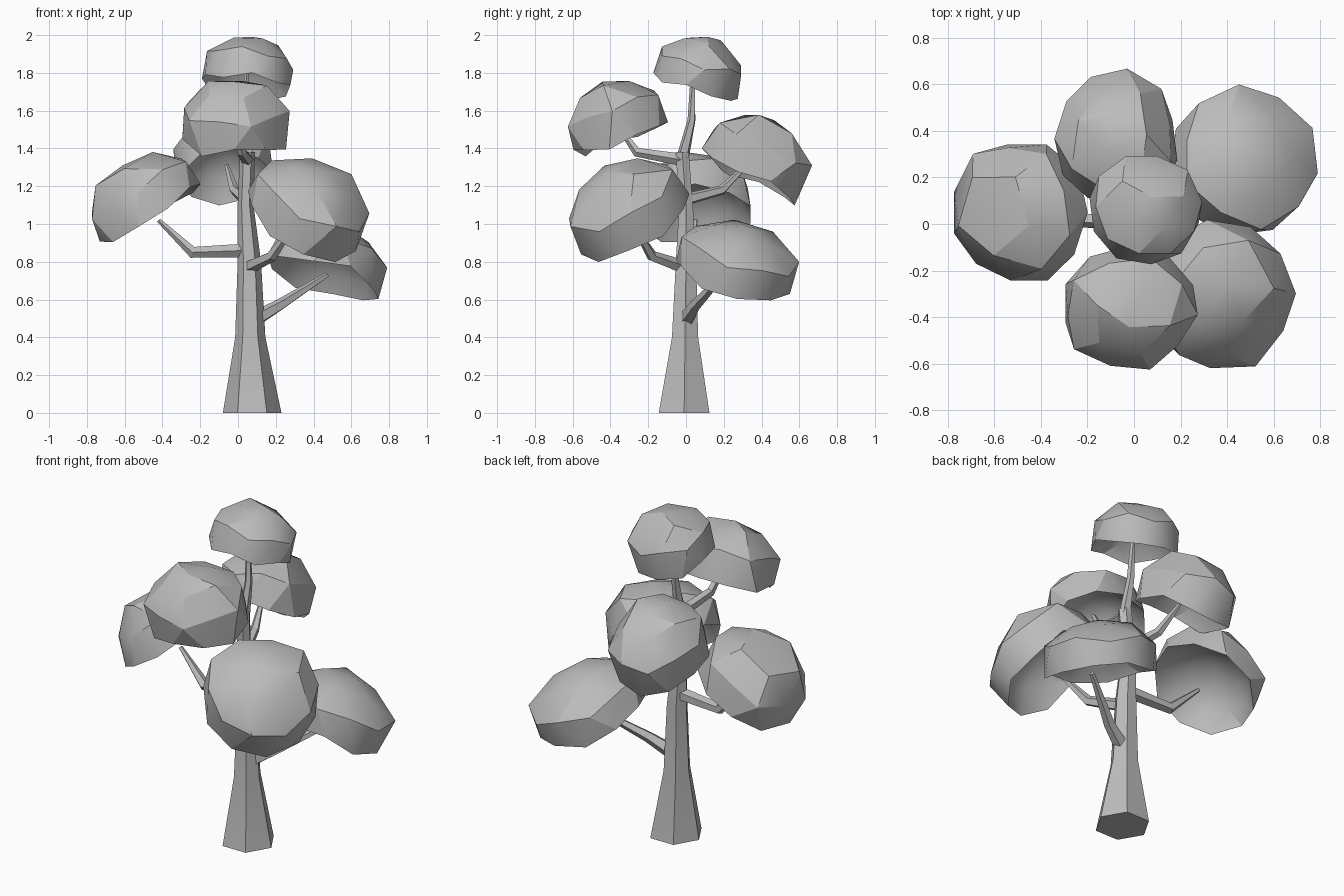
import bpy, bmesh, math, random
from mathutils import Vector

cube = bpy.data.objects.get("Cube")
if cube:
    bpy.data.objects.remove(cube)

grey = bpy.data.materials.new("plain grey")
grey.use_nodes = True
grey.diffuse_color = (0.5, 0.5, 0.5, 1)
grey.node_tree.nodes["Principled BSDF"].inputs["Base Color"].default_value = (0.5, 0.5, 0.5, 1)


def finish(name, bm, angle):
    bmesh.ops.recalc_face_normals(bm, faces=bm.faces)
    mesh = bpy.data.meshes.new(name)
    bm.to_mesh(mesh)
    bm.free()
    mesh.materials.append(grey)
    obj = bpy.data.objects.new(name, mesh)
    bpy.context.collection.objects.link(obj)
    bpy.ops.object.select_all(action='DESELECT')
    obj.select_set(True)
    bpy.context.view_layer.objects.active = obj
    bpy.ops.object.shade_smooth_by_angle(angle=math.radians(angle))
    return obj


def limb(name, path, sides, level=False):
    """Tapered tube through (x, y, z, radius) stations."""
    bm = bmesh.new()
    points = [Vector(p[:3]) for p in path]
    rings = []
    for i, p in enumerate(points):
        along = points[min(i + 1, len(points) - 1)] - points[max(i - 1, 0)]
        turn = (Vector((0, 0, 1)) if level else along).to_track_quat('Z', 'Y')
        ring = []
        for k in range(sides):
            a = math.tau * k / sides
            ring.append(bm.verts.new(p + turn @ Vector((math.cos(a), math.sin(a), 0)) * path[i][3]))
        rings.append(ring)
    for low, high in zip(rings, rings[1:]):
        for k in range(sides):
            n = (k + 1) % sides
            bm.faces.new((low[k], low[n], high[n], high[k]))
    bm.faces.new(rings[0])
    bm.faces.new(rings[-1])
    return finish(name, bm, 25)


def leaf_dome(name, centre, normal, size, seed):
    """Faceted dome with a hollow underside, its rim facing against the normal."""
    rng = random.Random(seed)
    bm = bmesh.new()
    bmesh.ops.create_icosphere(bm, subdivisions=2, radius=1)
    turn = Vector(normal).to_track_quat('Z', 'Y')
    for v in bm.verts:
        x, y, z = v.co
        if z < -0.1:                 # underside folded up into the dome
            x, y, z = x * 0.82, y * 0.82, -z * 0.62
        elif z < 0.1:                # rim
            x, y, z = x * 0.93, y * 0.93, rng.uniform(-0.1, 0.1)
        else:                        # outer crown
            k = rng.uniform(0.97, 1.09)
            x, y, z = x * k, y * k, min(z * k, 0.97)
        v.co = Vector(centre) + turn @ Vector((x * size[0], y * size[1], z * size[2]))
    return finish(name, bm, 25)


# Trunk with flared foot
limb("trunk", [(0.075, -0.01, 0, 0.155), (0.065, -0.005, 0.4, 0.08),
               (0.06, 0, 0.8, 0.062), (0.04, 0, 1.1, 0.042), (0.05, -0.02, 1.38, 0.04)], 6, True)

# Branches
limb("top_branch", [(0.05, -0.02, 1.34, 0.035), (0.05, 0.03, 1.55, 0.022), (0.04, 0.04, 1.86, 0.012)], 5)
limb("left_low_branch", [(0.08, 0, 0.49, 0.045), (0.22, 0.05, 0.57, 0.032), (0.47, 0.2, 0.73, 0.015)], 5)
limb("right_branch", [(0.04, 0, 0.86, 0.038), (-0.24, 0.02, 0.85, 0.032), (-0.42, 0.05, 1.02, 0.012)], 5)
limb("front_left_branch", [(0.05, -0.01, 0.77, 0.038), (0.18, -0.18, 0.83, 0.03), (0.3, -0.28, 1.0, 0.012)], 5)
limb("back_branch", [(0.04, 0.0, 1.13, 0.034), (-0.02, 0.19, 1.18, 0.026), (-0.06, 0.32, 1.31, 0.012)], 5)
limb("front_branch", [(0.05, -0.02, 1.34, 0.034), (0.02, -0.26, 1.38, 0.026), (-0.01, -0.36, 1.52, 0.012)], 5)

# Foliage
leaf_dome("top_foliage", (0.04, 0.05, 1.73), (0.14, 0.24, 0.95), (0.26, 0.25, 0.28), 3)
leaf_dome("front_foliage", (-0.02, -0.34, 1.45), (0, -0.32, 0.94), (0.31, 0.28, 0.33), 5)
leaf_dome("front_left_foliage", (0.34, -0.28, 1.02), (0.4, -0.42, 0.8), (0.34, 0.36, 0.33), 7)
leaf_dome("back_left_foliage", (0.45, 0.25, 0.72), (0.3, 0.28, 0.9), (0.34, 0.34, 0.3), 11)
leaf_dome("right_foliage", (-0.46, 0.05, 1.05), (-0.5, 0, 0.85), (0.33, 0.33, 0.31), 13)
leaf_dome("back_foliage", (-0.07, 0.33, 1.25), (-0.05, 0.42, 0.9), (0.28, 0.31, 0.34), 17)
